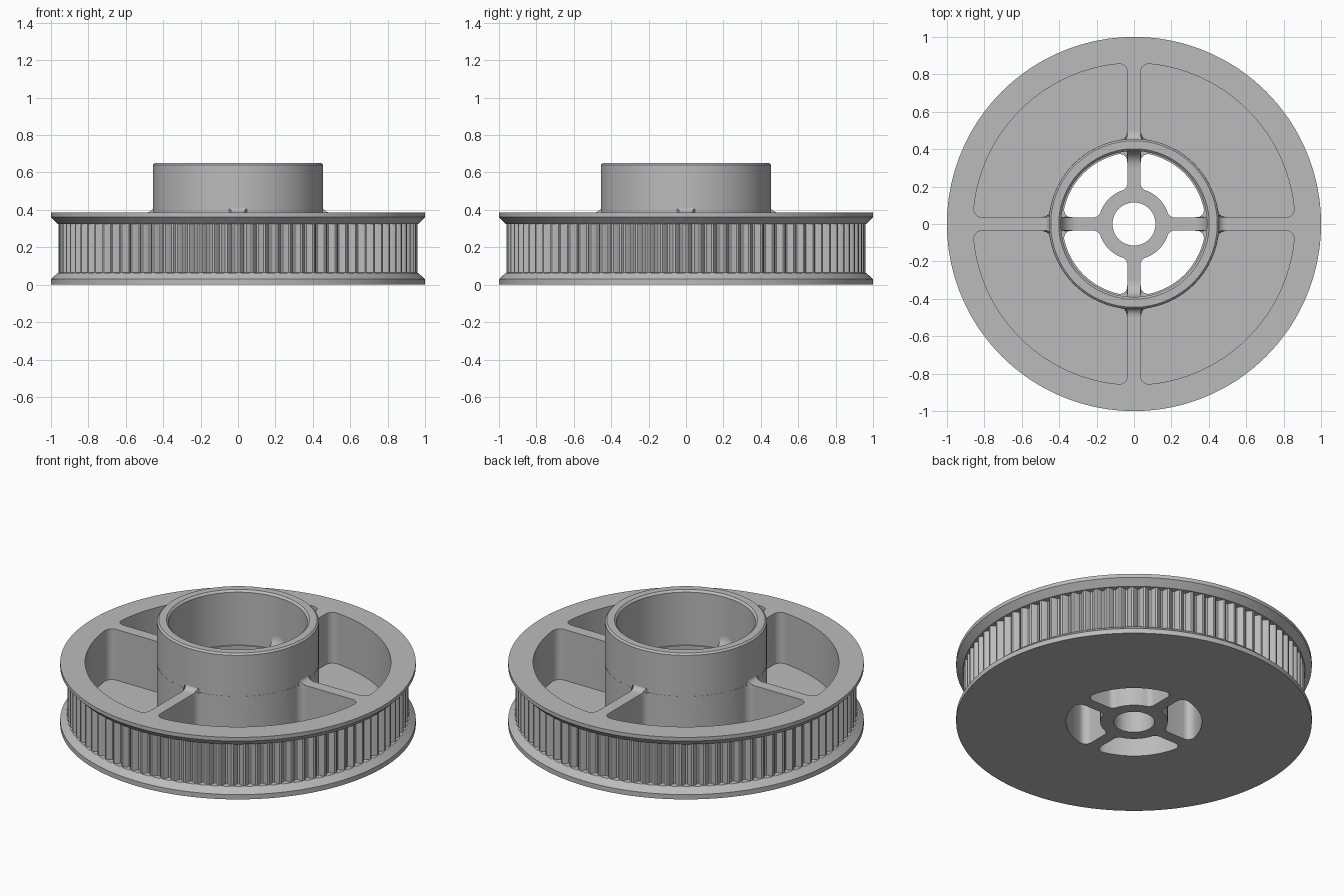
import bpy, bmesh
from math import pi, sin, cos, asin, sqrt

if "Cube" in bpy.data.objects:
    bpy.data.objects.remove(bpy.data.objects["Cube"])

# One plain grey for the whole pulley
grey = bpy.data.materials.new("plain grey")
grey.use_nodes = True
COLOUR = (0.5, 0.5, 0.5, 1)
grey.diffuse_color = COLOUR
grey.node_tree.nodes["Principled BSDF"].inputs["Base Color"].default_value = COLOUR

# Main sizes
TEETH, STEPS = 88, 6
HEIGHT, TOP, FLOOR, RIB_TOP = 0.65, 0.385, 0.07, 0.31
HUB, CAVITY, BOSS, BORE = 0.455, 0.39, 0.19, 0.115
HALF_RIB = 0.035


def finish(name, bm):
    bmesh.ops.recalc_face_normals(bm, faces=bm.faces)
    mesh = bpy.data.meshes.new(name)
    bm.to_mesh(mesh)
    bm.free()
    mesh.materials.append(grey)
    ob = bpy.data.objects.new(name, mesh)
    bpy.context.collection.objects.link(ob)
    return ob


def lathe(name, rows, steps):
    """Spin (radius, z) rows; a radius may be a function of the step."""
    bm = bmesh.new()
    rings = []
    for radius, z in rows:
        ring = []
        for k in range(steps):
            r = radius(k) if callable(radius) else radius
            a = 2 * pi * k / steps
            ring.append(bm.verts.new((r * cos(a), r * sin(a), z)))
        rings.append(ring)
    for low, high in zip(rings, rings[1:]):
        for k in range(steps):
            n = (k + 1) % steps
            bm.faces.new((low[k], low[n], high[n], high[k]))
    bm.faces.new(rings[0])
    bm.faces.new(rings[-1])
    return finish(name, bm)


def arc(cx, cy, r, start, end, n):
    steps = [start + (end - start) * i / n for i in range(n + 1)]
    return [(cx + r * cos(t), cy + r * sin(t)) for t in steps]


def sector(inner, outer, gap, rad):
    """Outline of a quarter ring with rounded corners, clear of the ribs."""
    ro, ri, q = outer - rad, inner + rad, pi / 2
    a, b = asin((gap + rad) / ro), asin((gap + rad) / ri)
    pts = arc(ro * cos(a), ro * sin(a), rad, -q, a, 8)
    pts += arc(0, 0, outer, a, q - a, 40)[1:-1]
    pts += arc(ro * sin(a), ro * cos(a), rad, q - a, pi, 8)
    pts += arc(ri * sin(b), ri * cos(b), rad, pi, pi + q - b, 8)
    pts += arc(0, 0, inner, q - b, b, 24)[1:-1]
    pts += arc(ri * cos(b), ri * sin(b), rad, pi + b, pi + q, 8)
    return pts


def four_prisms(name, outline, z0, z1):
    bm = bmesh.new()
    for turn in range(4):
        c, s = (1, 0, -1, 0)[turn], (0, 1, 0, -1)[turn]
        low, high = [[bm.verts.new((c * x - s * y, s * x + c * y, z))
                      for x, y in outline] for z in (z0, z1)]
        bm.faces.new(low)
        bm.faces.new(high)
        for i in range(len(low)):
            bm.faces.new((low[i - 1], low[i], high[i], high[i - 1]))
    return finish(name, bm)


def make_smooth(ob):
    bpy.ops.object.select_all(action='DESELECT')
    ob.select_set(True)
    bpy.context.view_layer.objects.active = ob
    bpy.ops.object.convert(target='MESH')
    bpy.ops.object.shade_smooth_by_angle(angle=pi / 7)


# Flanged body with toothed belt track and hub
def tooth(k):
    return 0.93 + 0.029 * (1, 1, 0.6, 0, 0, 0.6)[k % STEPS]


pulley = lathe("pulley_body", [
    (1, 0), (1, 0.03), (0.963, 0.063), (tooth, 0.064),
    (tooth, 0.324), (0.963, 0.325), (1, 0.362), (1, TOP),
    (HUB, TOP), (HUB, HEIGHT - 0.01), (HUB - 0.01, HEIGHT)], TEETH * STEPS)

# Hollow hub, centre bore, through openings and rim pockets
cutters = [
    lathe("hub_cavity", [(CAVITY, RIB_TOP), (CAVITY, HEIGHT - 0.012),
                         (CAVITY + 0.022, HEIGHT + 0.01)], 128),
    lathe("centre_bore", [(BORE, -0.1), (BORE, 0.5)], 64),
    four_prisms("openings", sector(BOSS, 0.382, HALF_RIB, 0.04), -0.1, 0.5),
    four_prisms("pockets", sector(HUB + 0.001, 0.86, HALF_RIB, 0.045), FLOOR, 0.5),
]
for cutter in cutters:
    cutter.hide_render = True
    mod = pulley.modifiers.new(cutter.name, 'BOOLEAN')
    mod.operation, mod.solver, mod.object = 'DIFFERENCE', 'EXACT', cutter
make_smooth(pulley)
for cutter in cutters:
    bpy.data.objects.remove(cutter)


# Concave fillets where the ribs meet the hub wall
def rib_fillets(name, wall, reach, base, rise, flare):
    """Four fillets; a negative reach points towards the axis."""
    bm = bmesh.new()
    back = wall - 0.02 * (1 if reach > 0 else -1)
    profile = [(back, base - 0.01, flare), (back, base + rise, flare)]
    for i in range(9):
        t = pi / 2 * i / 8
        width = HALF_RIB + (flare - HALF_RIB) * (1 - sin(t)) ** 2
        profile.append((wall + reach * (1 - cos(t)),
                        base + rise * (1 - sin(t)), width))
    profile.append((wall + reach, base - 0.01, HALF_RIB))
    for turn in range(4):
        c, s = (1, 0, -1, 0)[turn], (0, 1, 0, -1)[turn]
        left, right = [[bm.verts.new((c * r - s * w * side, s * r + c * w * side, z))
                        for r, z, w in profile] for side in (-1, 1)]
        for i in range(len(left)):
            bm.faces.new((left[i - 1], left[i], right[i], right[i - 1]))
        bm.faces.new(left)
        bm.faces.new(right)
    make_smooth(finish(name, bm))


rib_fillets("outer_rib_fillets", HUB - 0.004, 0.045, TOP, 0.035, 0.055)
rib_fillets("inner_rib_fillets", CAVITY, -0.085, RIB_TOP, 0.085, 0.04)
